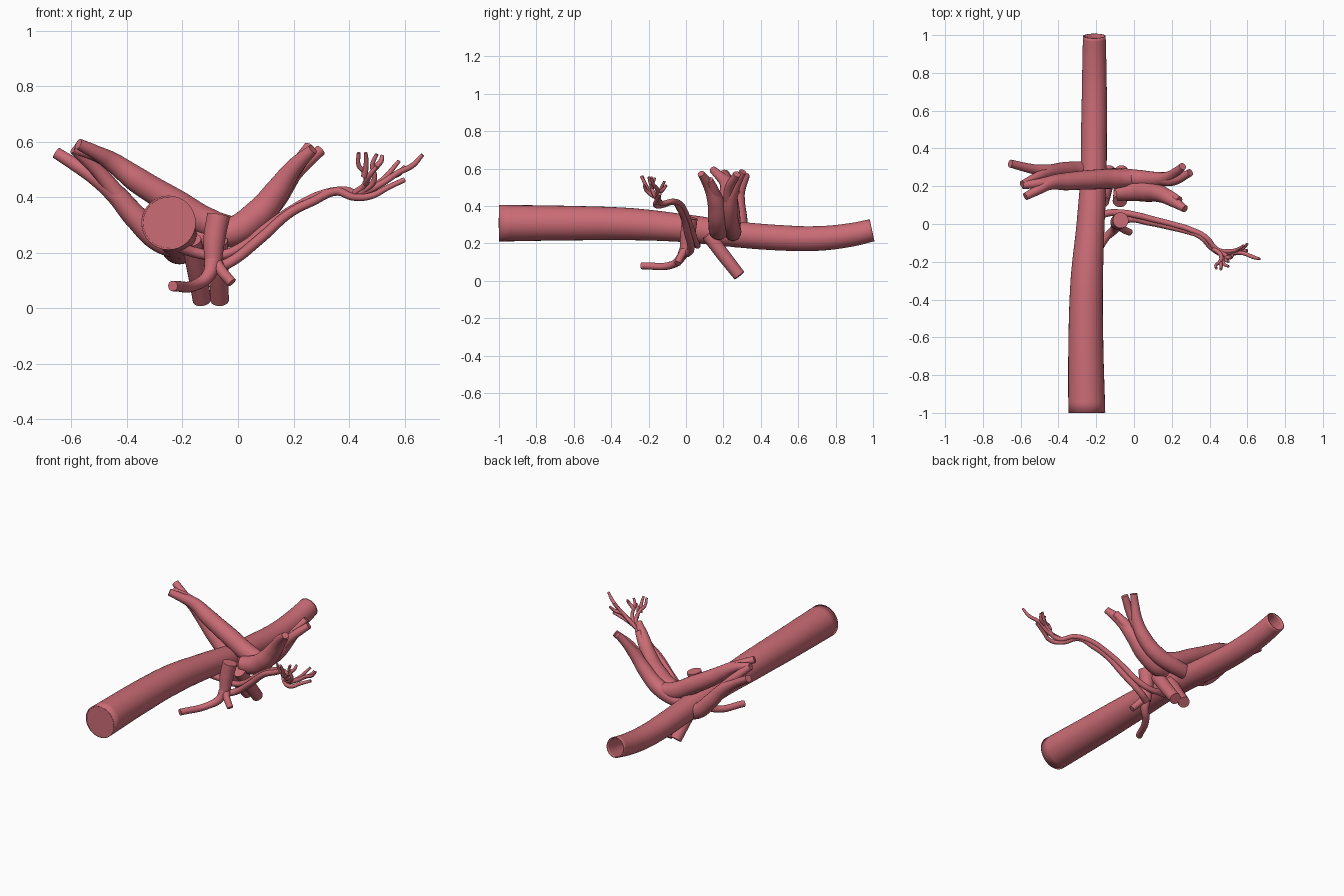
import bpy

mat = bpy.data.materials.new("vessel_red")
mat.diffuse_color = (0.6, 0.15, 0.18, 1)


def vessel(name, pts, sides=6, caps=True):
    """Smooth tapering tube; each point is (x, y, z, radius)."""
    cu = bpy.data.curves.new(name, 'CURVE')
    cu.dimensions = '3D'
    cu.bevel_depth = 1.0
    cu.bevel_resolution = sides
    cu.resolution_u = 8
    cu.use_fill_caps = caps
    sp = cu.splines.new('BEZIER')
    sp.bezier_points.add(len(pts) - 1)
    for bp, (x, y, z, r) in zip(sp.bezier_points, pts):
        bp.co = (x, y, z)
        bp.radius = r
        bp.handle_left_type = bp.handle_right_type = 'AUTO'
    ob = bpy.data.objects.new(name, cu)
    bpy.context.collection.objects.link(ob)
    bpy.ops.object.select_all(action='DESELECT')
    ob.select_set(True)
    bpy.context.view_layer.objects.active = ob
    bpy.ops.object.convert(target='MESH')
    ob = bpy.context.object
    ob.data.materials.clear()
    ob.data.materials.append(mat)
    bpy.ops.object.shade_smooth_by_angle(angle=0.8)
    return ob


# Main trunk: closed at the front, open at the back
trunk = vessel("main_trunk", [
    (-.25, -1, .308, .095), (-.255, -.6, .308, .089), (-.25, -.3, .303, .083),
    (-.23, 0, .28, .071), (-.215, .25, .25, .066), (-.212, .5, .23, .065),
    (-.21, .7, .226, .063), (-.21, .88, .245, .060), (-.21, .995, .27, .057)],
    sides=14, caps=False)
vessel("trunk_front_cap", [(-.25, -1, .308, .094), (-.25, -.985, .308, .094)], 14)
solid = trunk.modifiers.new("wall", 'SOLIDIFY')
solid.thickness = 0.006
solid.offset = 0

# Upright stump and its lower branches
vessel("upright_stump", [(-.07, .02, .335, .042), (-.085, .01, .25, .04), (-.09, -.005, .15, .03)], 9)
vessel("stump_left_branch", [
    (-.09, -.005, .17, .03), (-.105, -.03, .12, .024), (-.15, -.075, .085, .02),
    (-.235, -.235, .08, .019)])
vessel("stump_right_branch", [(-.085, 0, .17, .025), (-.06, -.025, .135, .02), (-.022, -.045, .092, .018)])

# Pair of long thin vessels running to the right
vessel("long_vessel_lower", [
    (-.085, .005, .145, .02), (-.03, .025, .165, .019), (.08, .01, .25, .019),
    (.19, -.015, .345, .017), (.27, -.035, .385, .016), (.35, -.065, .42, .015),
    (.42, -.135, .4, .013), (.48, -.165, .405, .012), (.54, -.155, .435, .01), (.6, -.14, .463, .009)])
vessel("long_vessel_upper", [
    (-.21, .03, .22, .02), (-.15, .055, .2, .019), (-.07, .06, .19, .017), (.02, .045, .225, .017),
    (.1, .025, .29, .016), (.2, 0, .36, .015), (.3, -.03, .41, .015), (.38, -.07, .425, .014),
    (.44, -.135, .415, .013), (.51, -.15, .445, .012), (.58, -.155, .49, .011),
    (.63, -.175, .515, .01), (.665, -.185, .553, .007)])

# Fine twigs at the far end
twigs = [
    [(.42, -.13, .415), (.46, -.165, .45), (.455, -.2, .49), (.435, -.215, .515), (.435, -.235, .56)],
    [(.455, -.2, .475), (.462, -.22, .52), (.46, -.24, .56)],
    [(.44, -.14, .415), (.49, -.17, .46), (.485, -.19, .52), (.5, -.2, .555)],
    [(.487, -.18, .5), (.515, -.175, .53), (.52, -.165, .55)],
    [(.46, -.17, .45), (.475, -.21, .48), (.5, -.225, .51)],
    [(.48, -.145, .43), (.535, -.14, .475), (.555, -.13, .5), (.58, -.115, .53)],
    [(.54, -.14, .475), (.58, -.125, .485), (.6, -.105, .51)],
]
for i, t in enumerate(twigs):
    n = len(t) - 1
    vessel(f"twig_{i + 1}", [(*p, .012 - .005 * k / n) for k, p in enumerate(t)], 3)

# Left upper vessel crossing over the trunk, splitting in two
vessel("left_crossing_vessel", [
    (-.02, .24, .285, .045), (-.1, .24, .305, .053), (-.22, .235, .375, .052), (-.36, .225, .46, .047),
    (-.45, .215, .525, .036), (-.51, .18, .56, .026), (-.575, .145, .592, .02)], 9)
vessel("left_crossing_fork", [(-.42, .225, .505, .036), (-.5, .215, .55, .026), (-.59, .205, .575, .02)])

# Left lower vessel leaving the trunk, splitting in two
vessel("left_lower_vessel", [
    (-.2, .27, .22, .045), (-.28, .285, .245, .045), (-.37, .285, .33, .043), (-.45, .28, .42, .036),
    (-.53, .29, .48, .026), (-.655, .32, .56, .021)], 9)
vessel("left_lower_fork", [(-.42, .28, .39, .034), (-.5, .255, .49, .026), (-.59, .21, .575, .02)])

# Right front vessel
vessel("right_front_vessel", [
    (-.09, .17, .265, .045), (-.02, .175, .275, .054), (.07, .172, .335, .055), (.14, .16, .42, .046),
    (.2, .125, .505, .032), (.27, .08, .573, .019)], 9)
vessel("right_front_fork", [(.13, .17, .41, .036), (.19, .15, .48, .028), (.24, .125, .54, .02)])

# Right back vessel, splitting in two
vessel("right_back_vessel", [
    (-.2, .25, .25, .04), (-.08, .25, .265, .046), (.03, .24, .3, .046), (.12, .235, .375, .041),
    (.18, .245, .455, .033), (.23, .28, .54, .024), (.258, .305, .583, .02)], 9)
vessel("right_back_fork", [(.15, .235, .415, .034), (.21, .23, .49, .026), (.298, .272, .57, .02)])

# Two stumps pointing down to the ground
for name, x0, x1 in (("down_stump_left", -.17, -.13), ("down_stump_right", -.075, -.066)):
    vessel(name, [(x0, .12, .245, .038), ((x0 + x1) / 2, .19, .15, .036), (x1, .285, .028, .033)], 8)
